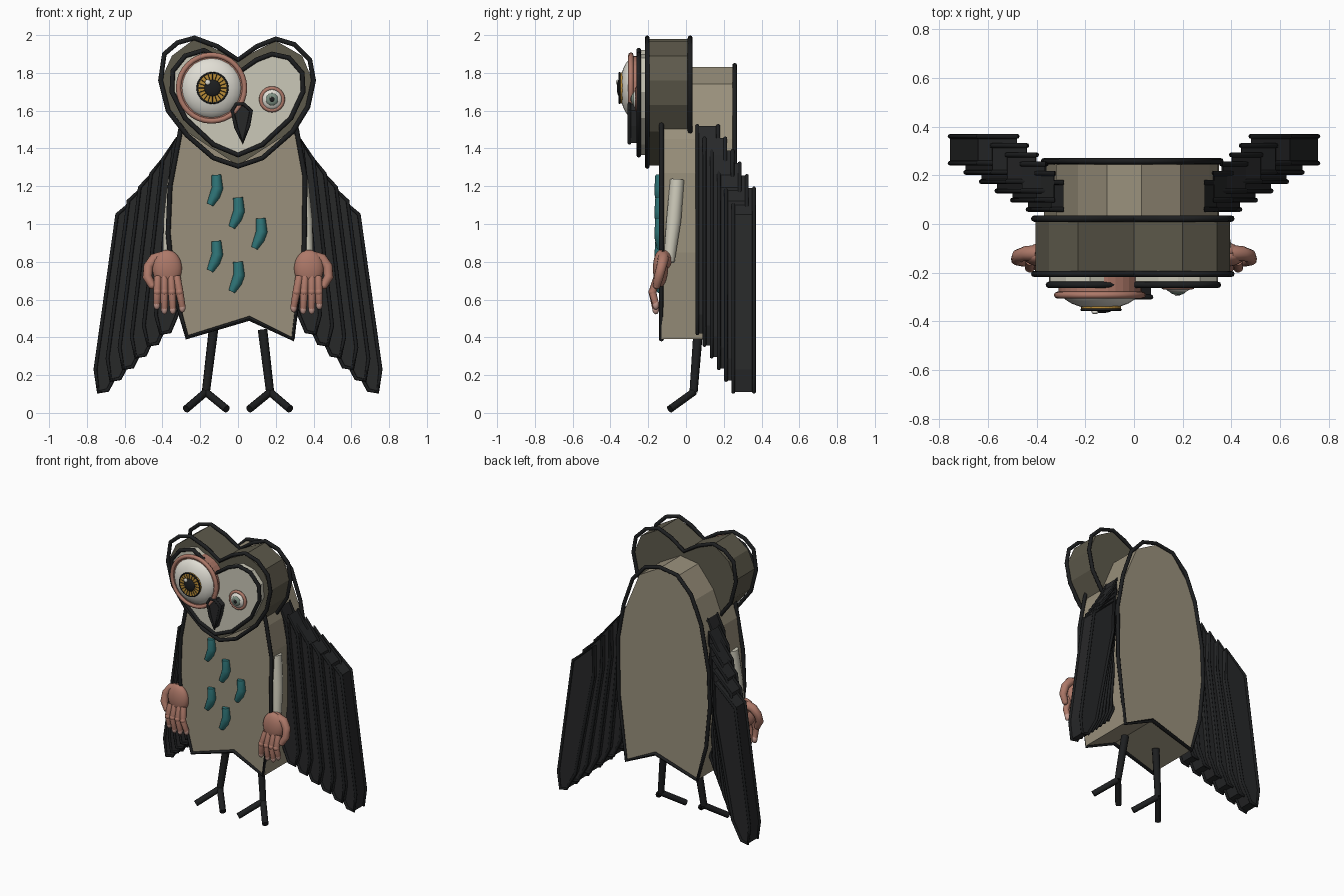
import bpy, bmesh
from math import pi, cos, sin
from mathutils import Vector

if "Cube" in bpy.data.objects:
    bpy.data.objects.remove(bpy.data.objects["Cube"])


def mat(name, r, g, b):
    m = bpy.data.materials.new(name)
    m.diffuse_color = (r, g, b, 1)
    m.use_nodes = True
    m.node_tree.nodes["Principled BSDF"].inputs["Base Color"].default_value = m.diffuse_color
    return m


BLACK = mat("black", 0.012, 0.013, 0.014)
FEATHER = mat("feather", 0.02, 0.021, 0.022)
TAN = mat("tan", 0.32, 0.28, 0.2)
BROWN = mat("brown", 0.11, 0.1, 0.07)
PALE = mat("pale", 0.6, 0.58, 0.48)
SKIN = mat("skin", 0.42, 0.19, 0.14)
NAIL = mat("nail", 0.55, 0.32, 0.27)
WHITE = mat("white", 0.75, 0.73, 0.66)
GOLD = mat("gold", 0.5, 0.27, 0.04)
GREY = mat("grey_green", 0.2, 0.27, 0.22)
TEAL = mat("teal", 0.03, 0.19, 0.2)


def add(name, mesh, material, smooth=False):
    ob = bpy.data.objects.new(name, mesh)
    bpy.context.collection.objects.link(ob)
    mesh.materials.clear()
    mesh.materials.append(material)
    for p in mesh.polygons:
        p.use_smooth = smooth
    return ob


def prism(name, pts, y0, y1, material):
    """Flat x-z outline extruded along y."""
    bm = bmesh.new()
    face = bm.faces.new([bm.verts.new((x, y0, z)) for x, z in pts])
    ext = bmesh.ops.extrude_face_region(bm, geom=[face])
    bmesh.ops.translate(bm, vec=(0, y1 - y0, 0),
                        verts=[v for v in ext["geom"] if isinstance(v, bmesh.types.BMVert)])
    bmesh.ops.recalc_face_normals(bm, faces=bm.faces)
    me = bpy.data.meshes.new(name)
    bm.to_mesh(me)
    bm.free()
    return add(name, me, material)


def tube(name, pts, r, material, closed=False, radii=None, res=2):
    """Round tube along a path."""
    cu = bpy.data.curves.new(name, "CURVE")
    cu.dimensions = "3D"
    cu.bevel_depth, cu.bevel_resolution, cu.use_fill_caps = r, res, True
    sp = cu.splines.new("POLY")
    sp.points.add(len(pts) - 1)
    for i, p in enumerate(pts):
        sp.points[i].co = (*p, 1)
        sp.points[i].radius = radii[i] if radii else 1
    sp.use_cyclic_u = closed
    tmp = bpy.data.objects.new(name + "_path", cu)
    me = bpy.data.meshes.new_from_object(tmp)
    bpy.data.objects.remove(tmp)
    ob = add(name, me, material, True)
    bpy.context.view_layer.objects.active = ob
    ob.select_set(True)
    bpy.ops.object.shade_smooth_by_angle(angle=0.9)
    ob.select_set(False)
    return ob


def ball(name, c, s, material):
    bm = bmesh.new()
    bmesh.ops.create_uvsphere(bm, u_segments=24, v_segments=14, radius=1)
    for v in bm.verts:
        v.co = Vector([a * b + d for a, b, d in zip(v.co, s, c)])
    me = bpy.data.meshes.new(name)
    bm.to_mesh(me)
    bm.free()
    return add(name, me, material, True)


def circle(x, z, r, n=32):
    return [(x + r * cos(2 * pi * i / n), z + r * sin(2 * pi * i / n)) for i in range(n)]


def outline(name, pts, y, r=0.013):
    return tube(name, [(x, y, z) for x, z in pts], r, BLACK, True)


# Body slab with looser line work at front and back
body = [(-0.27, 0.40), (0.06, 0.50), (0.30, 0.39), (0.35, 0.85), (0.345, 1.27), (0.31, 1.45),
        (0.19, 1.74), (0.03, 1.83), (-0.11, 1.81), (-0.23, 1.66), (-0.32, 1.43), (-0.37, 1.0), (-0.345, 0.7)]
body_line = [(-0.27, 0.40), (0.06, 0.50), (0.29, 0.39), (0.35, 0.85), (0.355, 1.25), (0.31, 1.5),
             (0.24, 1.70), (0.14, 1.81), (0.03, 1.84), (-0.11, 1.82), (-0.22, 1.71), (-0.30, 1.52),
             (-0.36, 1.2), (-0.37, 0.95), (-0.34, 0.65)]
prism("body", body, -0.13, 0.255, TAN)
outline("body_front_line", body_line, -0.13)
outline("body_back_line", body_line, 0.258)

# Heart-shaped head and raised face
head = [(0, 1.87), (0.20, 1.97), (0.34, 1.89), (0.395, 1.76), (0.37, 1.63), (0.28, 1.49), (0, 1.31),
        (-0.26, 1.48), (-0.37, 1.62), (-0.405, 1.77), (-0.35, 1.89), (-0.23, 1.98)]
head_line = [(0, 1.87), (0.10, 1.94), (0.20, 1.98), (0.30, 1.95), (0.38, 1.87), (0.40, 1.76), (0.37, 1.62),
             (0.29, 1.49), (0.13, 1.35), (0, 1.305), (-0.13, 1.35), (-0.27, 1.47), (-0.37, 1.60),
             (-0.41, 1.76), (-0.39, 1.90), (-0.32, 1.96), (-0.23, 1.985), (-0.11, 1.94)]
prism("head", head, -0.20, 0.02, BROWN)
for y in (-0.205, 0.022):
    outline("head_line", head_line, y)
face = [(0, 1.80), (0.10, 1.87), (0.18, 1.90), (0.27, 1.88), (0.34, 1.80), (0.345, 1.70), (0.28, 1.56),
        (0.13, 1.42), (0, 1.365), (-0.13, 1.42), (-0.28, 1.56), (-0.35, 1.70), (-0.345, 1.81),
        (-0.28, 1.89), (-0.18, 1.92), (-0.09, 1.87)]
prism("face", face, -0.25, -0.19, PALE)
outline("face_line", face, -0.25)

# Large eye
ex, ez = -0.14, 1.72
prism("large_eye_socket", circle(ex, ez, 0.17), -0.295, -0.20, SKIN)
tube("large_eye_rim", [(x, -0.292, z) for x, z in circle(ex, ez, 0.175)], 0.014, SKIN, True)
ball("large_eyeball", (ex, -0.27, ez), (0.165, 0.08, 0.165), WHITE)
prism("large_iris", circle(ex + 0.005, ez, 0.082), -0.355, -0.32, GOLD)
tube("large_iris_rim", [(x, -0.352, z) for x, z in circle(ex + 0.005, ez, 0.08)], 0.005, BLACK, True)
for a, b in zip(circle(ex + 0.005, ez, 0.04, 20), circle(ex + 0.005, ez, 0.078, 20)):
    tube("iris_spoke", [(a[0], -0.354, a[1]), (b[0], -0.354, b[1])], 0.0025, BLACK, res=0)
ball("large_pupil", (ex + 0.005, -0.352, ez), (0.045, 0.014, 0.045), BLACK)
ball("large_eye_glint", (ex - 0.02, -0.362, ez + 0.03), (0.014, 0.008, 0.014), WHITE)

# Small eye
sx, sz = 0.18, 1.66
tube("small_eye_rim", [(x, -0.258, z) for x, z in circle(sx, sz, 0.058, 24)], 0.011, SKIN, True)
ball("small_eyeball", (sx, -0.25, sz), (0.058, 0.035, 0.058), WHITE)
ball("small_iris", (sx, -0.277, sz), (0.033, 0.014, 0.033), GREY)
ball("small_pupil", (sx, -0.284, sz), (0.017, 0.01, 0.017), BLACK)
ball("small_eye_glint", (sx - 0.008, -0.291, sz + 0.01), (0.005, 0.004, 0.005), WHITE)

# Beak
beak = [(-0.03, 1.60), (-0.01, 1.635), (0.03, 1.635), (0.07, 1.60), (0.055, 1.52), (0.025, 1.43), (-0.01, 1.51)]
prism("beak", beak, -0.30, -0.23, FEATHER)
outline("beak_line", beak, -0.30, 0.01)

# Chest flecks
for x, z in ((-0.115, 1.18), (0, 1.06), (0.12, 0.95), (-0.115, 0.83), (0, 0.72)):
    tube("chest_fleck", [(x, -0.137, z + 0.08), (x + 0.006, -0.137, z + 0.01), (x - 0.008, -0.137, z - 0.03),
                         (x - 0.033, -0.137, z - 0.078)], 0.03, TEAL, radii=[0.85, 1, 0.95, 0.6])

for s, side in ((-1, "left"), (1, "right")):
    # Wing of six stepped feathers
    for i in range(6):
        t = i / 5
        pts = [(0.29 + 0.19 * t, 1.52 - 0.33 * t), (0.34 + 0.30 * t, 1.41 - 0.36 * t),
               (0.435 + 0.32 * t, 0.52 - 0.29 * t), (0.41 + 0.33 * t, 0.42 - 0.31 * t),
               (0.36 + 0.33 * t, 0.43 - 0.31 * t), (0.31 + 0.31 * t, 0.55 - 0.30 * t),
               (0.28 + 0.20 * t, 1.30 - 0.33 * t)]
        pts = [(s * x, z) for x, z in pts]
        y = 0.06 + 0.038 * i
        prism(side + "_wing_feather", pts, y, y + 0.11, FEATHER)
        for yy in (y, y + 0.11):
            outline(side + "_feather_line", pts, yy, 0.01)

    # Arm
    tube(side + "_arm", [(s * 0.335, -0.047, 1.235), (s * 0.355, -0.065, 1.02), (s * 0.37, -0.09, 0.80)],
         0.04, PALE, radii=[0.95, 1, 0.75], res=4)
    # Hand: wrist, palm, fingers and thumb
    ball(side + "_wrist", (s * 0.375, -0.11, 0.81), (0.055, 0.035, 0.05), SKIN)
    ball(side + "_palm", (s * 0.375, -0.135, 0.765), (0.078, 0.04, 0.098), SKIN)
    for x0, x1, z1 in ((0.425, 0.43, 0.575), (0.39, 0.39, 0.55), (0.355, 0.345, 0.55), (0.325, 0.295, 0.56)):
        tip = Vector((s * x1, -0.16, z1))
        mid = (s * (x0 + x1) / 2, -0.178, 0.64)
        tube(side + "_finger", [(s * x0, -0.15, 0.72), mid, tip], 0.021, SKIN, radii=[1, 1, 0.85], res=3)
        ball(side + "_knuckle", mid, (0.021, 0.021, 0.021), SKIN)
        ball(side + "_fingertip", tip, (0.018, 0.018, 0.028), NAIL)
    tube(side + "_thumb", [(s * 0.40, -0.12, 0.825), (s * 0.445, -0.12, 0.815), (s * 0.475, -0.13, 0.775),
                           (s * 0.48, -0.145, 0.72), (s * 0.455, -0.155, 0.675)], 0.027, SKIN,
         radii=[1.2, 1.1, 1, 0.95, 0.75], res=3)
    ball(side + "_thumb_tip", (s * 0.455, -0.155, 0.675), (0.02, 0.02, 0.02), SKIN)

    # Leg and two toes
    ankle = (s * 0.17, 0.04, 0.11)
    tube(side + "_leg", [(s * 0.13, 0.065, 0.44), ankle], 0.026, BLACK, radii=[1, 0.85])
    for x in (0.06, 0.275):
        tube(side + "_toe", [ankle, (s * x, -0.085, 0.02)], 0.021, BLACK)
